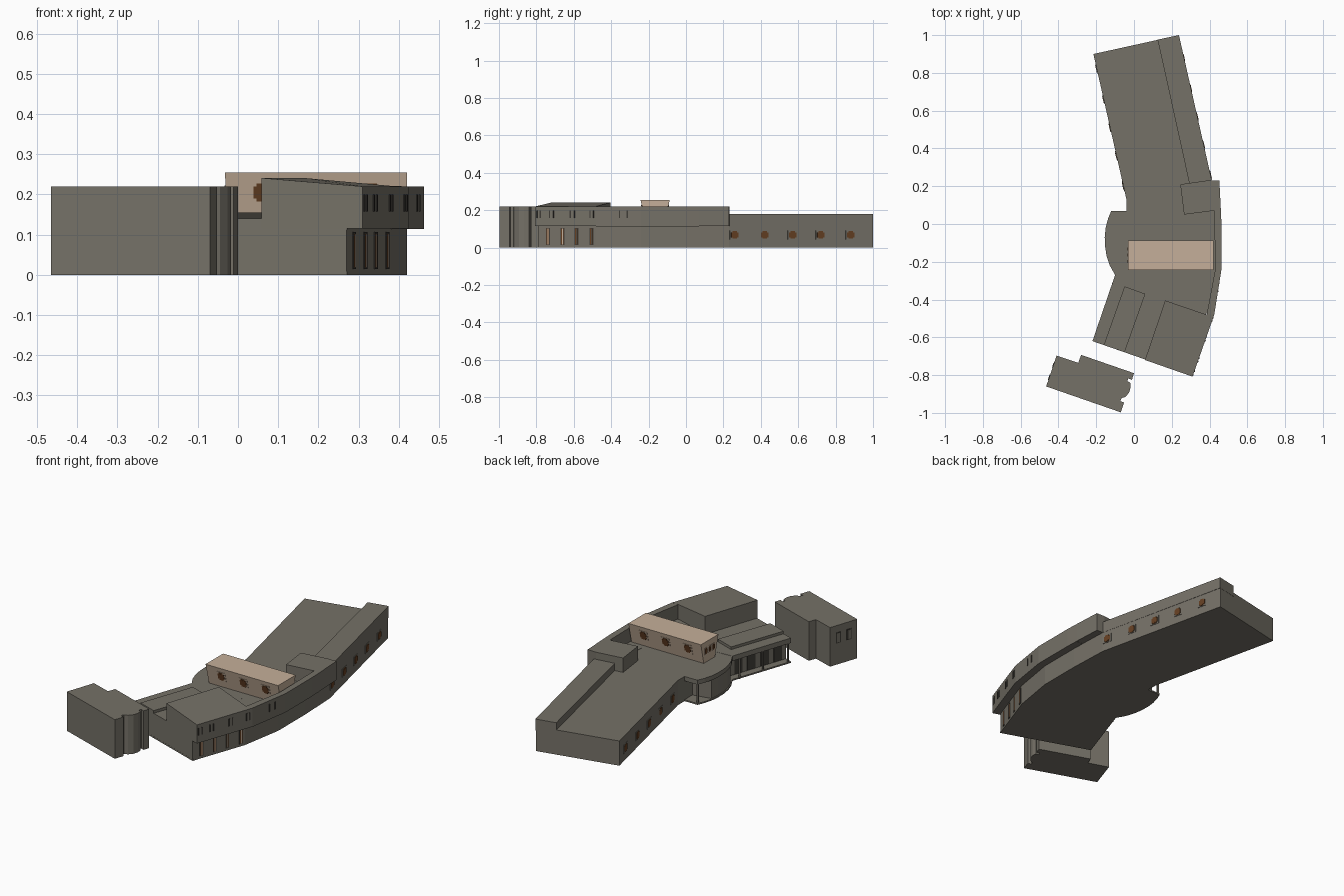
import bpy, bmesh, math
from mathutils import Vector


def material(name, rgb):
    m = bpy.data.materials.new(name)
    m.diffuse_color = (*rgb, 1)
    return m


STONE = material("warm_grey", (0.178, 0.165, 0.136))
BEIGE = material("beige", (0.56, 0.43, 0.32))
BROWN = material("brown_glazing", (0.13, 0.05, 0.016))
DARK = material("dark_opening", (0.05, 0.045, 0.038))


def prism(name, pts, z0, z1, mat=STONE, top=None):
    """Extrude a plan outline; z1 may be a list of heights, top another outline."""
    n = len(pts)
    top = top or pts
    zs = z1 if isinstance(z1, list) else [z1] * n
    bm = bmesh.new()
    lo = [bm.verts.new((x, y, z0)) for x, y in pts]
    hi = [bm.verts.new((p[0], p[1], z)) for p, z in zip(top, zs)]
    bm.faces.new(lo[::-1])
    bm.faces.new(hi)
    for i in range(n):
        j = (i + 1) % n
        bm.faces.new((lo[i], lo[j], hi[j], hi[i]))
    bmesh.ops.recalc_face_normals(bm, faces=bm.faces)
    me = bpy.data.meshes.new(name)
    bm.to_mesh(me)
    bm.free()
    me.materials.append(mat)
    ob = bpy.data.objects.new(name, me)
    bpy.context.collection.objects.link(ob)
    return ob


def plate(name, a, b, t, width, z0, z1, mat, thick=0.006, lean=0.0):
    """Thin plate centred on the wall line a-b at fraction t."""
    a, b = Vector(a), Vector(b)
    d = (b - a).normalized()
    n = Vector((-d.y, d.x)) * thick / 2
    c = a.lerp(b, t)
    h = d * width / 2
    q = [c - h - n, c + h - n, c + h + n, c - h + n]
    # lean follows the outward slope of a flared wall
    shift = Vector((0, lean))
    return prism(name, q, z0, z1, mat, [p + shift for p in q])


def window(name, a, b, t, w, z0, z1, frame=STONE, slope=0.0):
    """Square frame plate with a brown cross-shaped pane."""
    h = z1 - z0
    plate(name + "_frame", a, b, t, w, z0, z1, frame, 0.004, slope * h)
    for fw, fz in ((0.72, 0.22), (0.45, 0.08)):
        off = Vector((0, slope * h * fz))
        plate(name + "_pane", Vector(a) + off, Vector(b) + off, t, w * fw, z0 + h * fz, z1 - h * fz,
              BROWN, 0.007 + fw * 0.002, slope * h * (1 - 2 * fz))


def slit(name, a, b, t, w, z0, z1):
    plate(name, a, b, t, w, z0, z1, DARK, 0.005)


# ground storey: north wing, centre and south wing
LOWER_E = [(0.27, -0.79), (0.38, -0.48), (0.42, -0.24), (0.42, 0.0), (0.411, 0.23)]
prism("ground_storey", LOWER_E + [(0.236, 0.999), (-0.215, 0.90), (-0.04, 0.13),
      (-0.04, -0.25), (-0.065, -0.297), (-0.18, -0.633)], 0, 0.139)

# curved west bay: floor, roof slab, wall and corner post
BAY = [(-0.12, 0.07), (-0.137, 0.03), (-0.15, -0.02), (-0.155, -0.07), (-0.153, -0.12),
       (-0.145, -0.17), (-0.128, -0.22), (-0.1, -0.27)]
for z0, z1 in ((0, 0.008), (0.114, 0.139)):
    prism("bay_slab", BAY + [(0.0, -0.27), (0.0, 0.07)], z0, z1)
prism("bay_wall", [(-0.04, -0.0)] + [(x + 0.006, y) for x, y in BAY[2:7]] + [(-0.04, -0.25)], 0.004, 0.12)
prism("bay_post", [(-0.12, 0.065), (-0.11, 0.065), (-0.11, 0.055), (-0.12, 0.055)], 0, 0.12)

# south-west porch: floor, roof, posts and raised roof strip
for z0, z1 in ((0, 0.008), (0.112, 0.14)):
    prism("porch_slab", [(-0.1, -0.27), (-0.22, -0.62), (0.271, -0.791), (0.36, -0.5), (0.2, -0.25)], z0, z1)
prism("roof_strip", [(-0.16, -0.641), (-0.05, -0.33), (0.06, -0.37), (-0.05, -0.679)], 0.138, 0.155)
for t in (0.05, 0.5, 0.98):
    c = Vector((-0.108, -0.3)).lerp(Vector((-0.212, -0.613)), t)
    prism("porch_post", [(c.x + sx * 0.004, c.y + sy * 0.004)
          for sx, sy in ((-1, -1), (1, -1), (1, 1), (-1, 1))], 0, 0.113)
for t in (0.15, 0.38, 0.62, 0.85):
    slit("porch_opening", (-0.065, -0.297), (-0.18, -0.633), t, 0.05, 0.01, 0.1)

# raised east strip on the north wing
prism("north_roof_strip", [(0.125, 0.976), (0.238, 1.0), (0.413, 0.225), (0.295, 0.205)], 0.115, 0.18)

# overhanging upper storey: flat roof edge, square block, parapet and south block with a sloped roof
OUTER = [(0.46, 0.07), (0.463, 0.0), (0.463, -0.24), (0.425, -0.48)]
prism("upper_floor", OUTER + [(0.3, -0.46), (0.35, 0.07)], 0.114, 0.1395)
prism("stair_block", [(0.245, 0.21), (0.40, 0.232), (0.452, 0.23), (0.46, 0.07),
      (0.42, 0.07), (0.265, 0.05)], 0.115, 0.22)
prism("parapet", OUTER + [(0.385, -0.48), (0.43, -0.24), (0.425, 0.07)], 0.115, 0.22)
prism("south_block", [(0.058, -0.72), (0.31, -0.808), (0.425, -0.48), (0.385, -0.48),
      (0.165, -0.405)], 0.115, [0.241, 0.22, 0.22, 0.221, 0.241])

# beige rooftop room, wider at the top
prism("rooftop_room", [(-0.03, -0.215), (0.42, -0.215), (0.42, -0.115), (-0.03, -0.115)], 0.139, 0.255,
      BEIGE, [(-0.032, -0.243), (0.42, -0.243), (0.42, -0.087), (-0.032, -0.087)])
SLOPE = 0.028 / 0.116
for x in (0.058, 0.196, 0.334):
    off = SLOPE * (0.178 - 0.139)
    for y, s in ((-0.215 - off, -1), (-0.115 + off, 1)):
        window("rooftop_window", (x - 0.1, y), (x + 0.1, y), 0.5, 0.054, 0.178, 0.232, BEIGE, s * SLOPE)
for t in (0.22, 0.5, 0.78):
    window("rooftop_end_window", (-0.031, -0.225), (-0.031, -0.105), t, 0.022, 0.185, 0.222, BEIGE)

# north wing windows, both long sides
E0, E1 = LOWER_E[-1], (0.236, 0.999)
W0, W1 = (-0.04, 0.13), (-0.215, 0.90)
for y in (0.26, 0.42, 0.57, 0.72, 0.88):
    window("east_window", E0, E1, (y - 0.23) / 0.769, 0.054, 0.044, 0.092)
    window("west_window", W0, W1, (y - 0.19) / 0.769, 0.054, 0.044, 0.092)

# tall openings in the south-east ground storey
for t in (0.17, 0.42, 0.66, 0.92):
    plate("tall_surround", LOWER_E[0], LOWER_E[1], t, 0.022, 0.014, 0.106, DARK, 0.004)
    plate("tall_pane", LOWER_E[0], LOWER_E[1], t, 0.014, 0.018, 0.102, BROWN, 0.006)
    plate("tall_bar", LOWER_E[0], LOWER_E[1], t, 0.005, 0.018, 0.102, BEIGE, 0.009)

# narrow slits in the overhanging storey
U = [(0.31, -0.808)] + OUTER[::-1]
for t in (0.03, 0.09, 0.24, 0.3, 0.58, 0.64, 0.9, 0.95):
    slit("upper_slit", U[0], U[1], t, 0.007, 0.158, 0.2)
for t in (0.52, 0.69):
    slit("upper_slit", U[1], U[2], t, 0.007, 0.158, 0.2)

# detached south-west building with notched, bowed east end
prism("detached_building", [(-0.465, -0.86), (-0.07, -0.997), (-0.052, -0.945), (-0.072, -0.938),
      (-0.066, -0.922), (-0.045, -0.915), (-0.026, -0.893), (-0.018, -0.865), (-0.02, -0.84),
      (-0.036, -0.832), (-0.03, -0.818), (-0.011, -0.825), (0.0, -0.79), (-0.28, -0.693),
      (-0.295, -0.735), (-0.41, -0.697)], 0, 0.22)
for t in (0.3, 0.7):
    plate("detached_window_frame", (-0.41, -0.697), (-0.465, -0.86), t, 0.03, 0.12, 0.18, DARK, 0.004)
    plate("detached_window_pane", (-0.41, -0.697), (-0.465, -0.86), t, 0.02, 0.125, 0.175, STONE, 0.006)
